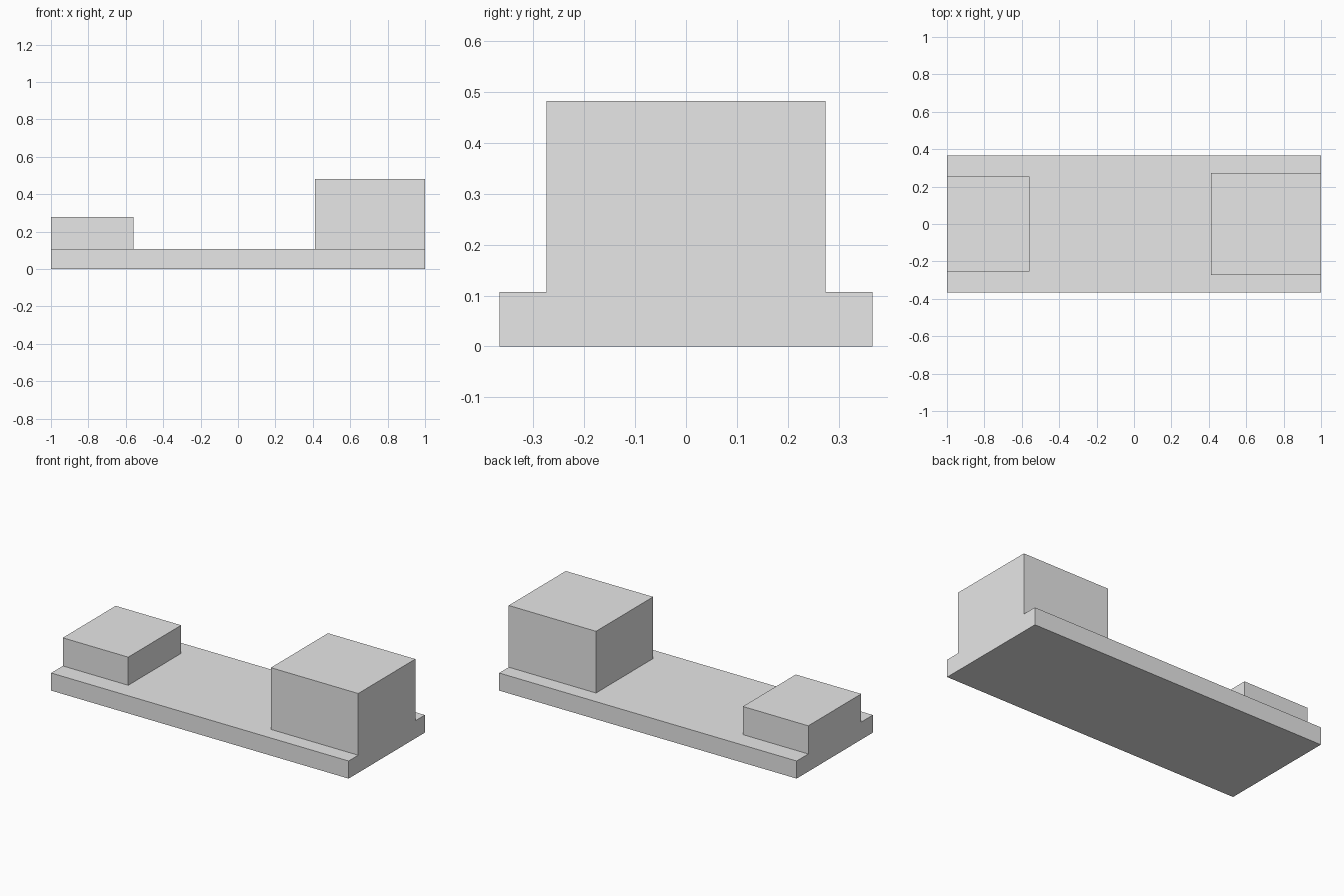
import bpy
import bmesh

old = bpy.data.objects.get("Cube")
if old:
    bpy.data.objects.remove(old, do_unlink=True)

# Single plain grey
grey = bpy.data.materials.new("plain_grey")
grey.use_nodes = True
colour = (0.8, 0.8, 0.8, 1)
grey.diffuse_color = colour
grey.node_tree.nodes["Principled BSDF"].inputs["Base Color"].default_value = colour


def box(name, x0, x1, half_depth, z0, z1):
    """Flat-faced box, symmetric front to back."""
    bm = bmesh.new()
    bmesh.ops.create_cube(bm, size=1)
    bmesh.ops.scale(bm, verts=bm.verts, vec=(x1 - x0, 2 * half_depth, z1 - z0))
    bmesh.ops.translate(bm, verts=bm.verts, vec=((x0 + x1) / 2, 0, (z0 + z1) / 2))
    mesh = bpy.data.meshes.new(name)
    bm.to_mesh(mesh)
    bm.free()
    mesh.materials.append(grey)
    obj = bpy.data.objects.new(name, mesh)
    bpy.context.collection.objects.link(obj)
    return obj


deck = 0.107  # top of the base slab

# Base slab with a block flush to each end
box("base_slab", -1, 1, 0.366, 0, deck)
box("low_block", -1, -0.56, 0.254, deck, 0.278)
box("tall_block", 0.413, 1, 0.274, deck, 0.482)
